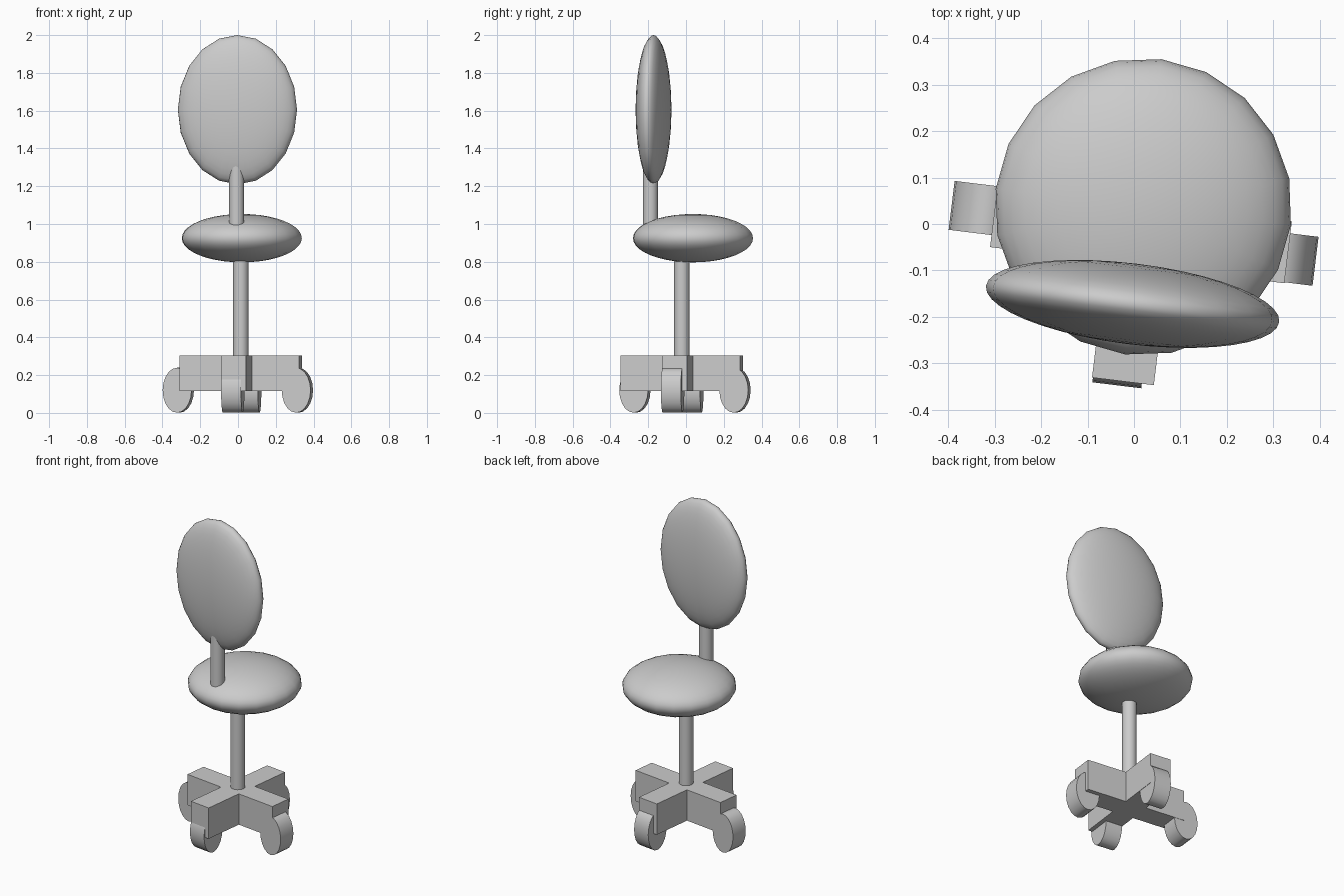
import bpy, bmesh
from math import radians, pi
from mathutils import Matrix, Vector

if "Cube" in bpy.data.objects:
    bpy.data.objects.remove(bpy.data.objects["Cube"])

YAW = radians(-7)                      # whole chair is turned slightly
HUB = Vector((0.015, -0.022, 0))       # centre of the base


def finish(name, bm, matrix, sharp_angle=None):
    bm.transform(matrix)
    bmesh.ops.recalc_face_normals(bm, faces=bm.faces)
    mesh = bpy.data.meshes.new(name)
    bm.to_mesh(mesh)
    bm.free()
    obj = bpy.data.objects.new(name, mesh)
    bpy.context.collection.objects.link(obj)
    if sharp_angle is None:
        return obj
    bpy.ops.object.select_all(action='DESELECT')
    obj.select_set(True)
    bpy.context.view_layer.objects.active = obj
    bpy.ops.object.shade_smooth_by_angle(angle=radians(sharp_angle))
    return obj


def place(loc, yaw, tilt, size):
    return (Matrix.Translation(loc) @ Matrix.Rotation(yaw, 4, 'Z')
            @ Matrix.Rotation(tilt, 4, 'X') @ Matrix.Diagonal((*size, 1)))


def cushion(name, loc, size, tilt=0):
    bm = bmesh.new()
    bmesh.ops.create_uvsphere(bm, u_segments=20, v_segments=20, radius=1)
    finish(name, bm, place(loc, YAW, tilt, size), 180)


def cylinder(name, loc, size, yaw=YAW, tilt=0):
    bm = bmesh.new()
    bmesh.ops.create_cone(bm, cap_ends=True, segments=20,
                          radius1=1, radius2=1, depth=2)
    finish(name, bm, place(loc, yaw, tilt, size), 40)


# Padded seat and backrest: flattened spheres
cushion("seat", (0.02, 0.037, 0.925), (0.32, 0.32, 0.128))
cushion("backrest", (-0.003, -0.172, 1.605), (0.318, 0.395, 0.087), pi / 2)

# Posts
cylinder("seat_post", (HUB.x, HUB.y, 0.52), (0.041, 0.041, 0.33))
cylinder("back_post", (-0.007, -0.188, 1.15), (0.04, 0.04, 0.23))

# Cross-shaped base
W, L = 0.067, 0.319
bm = bmesh.new()
verts = []
for k in range(4):
    rot = Matrix.Rotation(k * pi / 2, 4, 'Z')
    for x, y in ((L, -W), (L, W), (W, W)):
        verts.append(bm.verts.new(rot @ Vector((x, y, 0.115))))
face = bm.faces.new(verts)
ext = bmesh.ops.extrude_face_region(bm, geom=[face], use_keep_orig=True)
top = [g for g in ext["geom"] if isinstance(g, bmesh.types.BMVert)]
bmesh.ops.translate(bm, verts=top, vec=(0, 0, 0.19))
finish("base_cross", bm, place(HUB, YAW, 0, (1, 1, 1)))

# Oval casters, one near each arm end
for k, (side, reach) in enumerate((("right", 0.303), ("back", 0.285),
                                   ("left", 0.335), ("front", 0.252))):
    yaw = YAW + k * pi / 2
    loc = HUB + Matrix.Rotation(yaw, 3, 'Z') @ Vector((reach, -0.012, 0.12))
    cylinder(side + "_caster", loc, (0.077, 0.119, 0.053), yaw, pi / 2)
